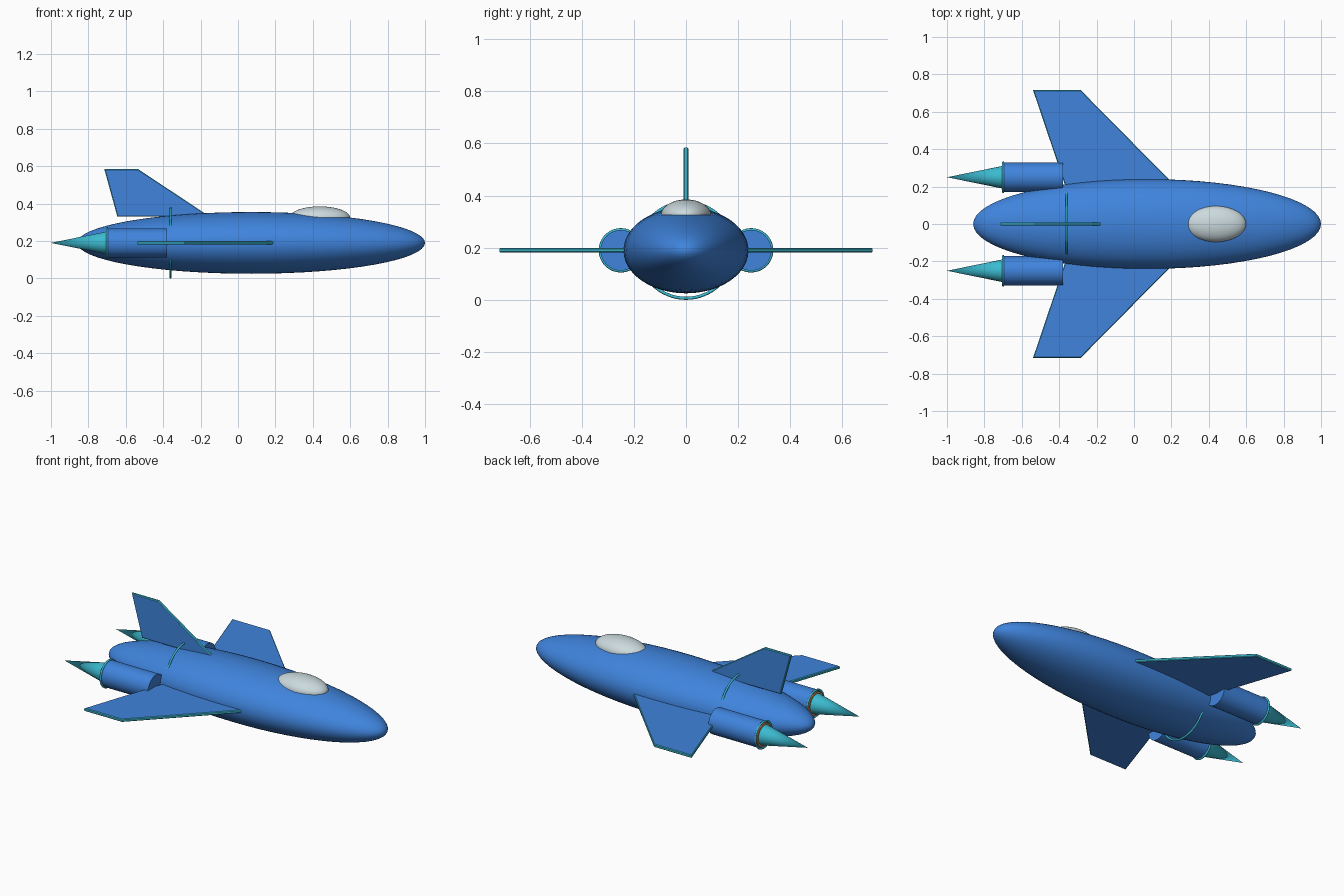
import bpy
import bmesh
import math
from mathutils import Matrix, Vector

cube = bpy.data.objects.get("Cube")
if cube:
    bpy.data.objects.remove(cube, do_unlink=True)

AXIS_Z = 0.19      # height of the centre line
SIDES = {"front": -1, "back": 1}


def material(name, rgb):
    mat = bpy.data.materials.new(name)
    mat.use_nodes = True
    mat.diffuse_color = (*rgb, 1)
    mat.node_tree.nodes["Principled BSDF"].inputs["Base Color"].default_value = (*rgb, 1)
    return mat


BLUE = material("hull blue", (0.05, 0.23, 0.72))
TEAL = material("trim teal", (0.045, 0.5, 0.64))
GLASS = material("canopy glass", (0.6, 0.7, 0.73))
ORANGE = material("nozzle orange", (0.85, 0.32, 0.12))


def finish(bm, name, mats, smooth=True):
    bmesh.ops.recalc_face_normals(bm, faces=bm.faces)
    mesh = bpy.data.meshes.new(name)
    bm.to_mesh(mesh)
    bm.free()
    for mat in mats:
        mesh.materials.append(mat)
    obj = bpy.data.objects.new(name, mesh)
    bpy.context.collection.objects.link(obj)
    if smooth:
        bpy.ops.object.select_all(action="DESELECT")
        obj.select_set(True)
        bpy.context.view_layer.objects.active = obj
        bpy.ops.object.shade_smooth_by_angle(angle=math.radians(35))
    return obj


def ellipsoid(name, mat, centre, radii, dome=False):
    """Ellipsoid with its poles along x, or its flat-bottomed upper half."""
    bm = bmesh.new()
    turn = Matrix() if dome else Matrix.Rotation(math.pi / 2, 4, "Y")
    bmesh.ops.create_uvsphere(bm, u_segments=48, v_segments=32, radius=1, matrix=turn)
    if dome:
        bmesh.ops.bisect_plane(bm, geom=bm.verts[:] + bm.edges[:] + bm.faces[:],
                               plane_co=(0, 0, 0), plane_no=(0, 0, 1), clear_inner=True)
        bmesh.ops.holes_fill(bm, edges=[e for e in bm.edges if e.is_boundary])
    bmesh.ops.scale(bm, vec=radii, verts=bm.verts)
    bmesh.ops.translate(bm, vec=centre, verts=bm.verts)
    return finish(bm, name, [mat])


def tube(name, mat, x_back, x_front, r_back, r_front, y):
    """Capped cylinder or cone along x."""
    bm = bmesh.new()
    place = Matrix.Translation(((x_back + x_front) / 2, y, AXIS_Z))
    bmesh.ops.create_cone(bm, cap_ends=True, segments=40, radius1=r_back, radius2=r_front,
                          depth=x_front - x_back,
                          matrix=place @ Matrix.Rotation(math.pi / 2, 4, "Y"))
    return finish(bm, name, [mat])


def ring(name, x, y, major, minor):
    """Trim ring around the x axis."""
    bpy.ops.mesh.primitive_torus_add(location=(x, y, AXIS_Z), rotation=(0, math.pi / 2, 0),
                                     major_radius=major, minor_radius=minor,
                                     major_segments=64, minor_segments=10)
    obj = bpy.context.object
    obj.name = name
    obj.data.materials.append(TEAL)
    bpy.ops.object.shade_smooth_by_angle(angle=math.radians(60))


def plate(name, outline, normal):
    """Flat panel with blue faces and a narrow teal chamfered rim."""
    thick = 0.018
    normal = Vector(normal)
    bm = bmesh.new()
    base = bm.faces.new([bm.verts.new(Vector(p) - normal * thick / 2) for p in outline])
    new = bmesh.ops.extrude_face_region(bm, geom=[base])["geom"]
    bmesh.ops.translate(bm, vec=normal * thick,
                        verts=[v for v in new if isinstance(v, bmesh.types.BMVert)])
    bmesh.ops.recalc_face_normals(bm, faces=bm.faces)
    rim = [e for e in bm.edges
           if abs((e.verts[0].co - e.verts[1].co).normalized().dot(normal)) < 0.5]
    bmesh.ops.bevel(bm, geom=rim, offset=0.004, segments=1, affect="EDGES")
    bm.normal_update()
    for face in bm.faces:
        face.material_index = 0 if abs(face.normal.dot(normal)) > 0.95 else 1
    return finish(bm, name, [BLUE, TEAL], smooth=False)


# Fuselage, canopy and the trim ring that breaks through the hull
ellipsoid("fuselage", BLUE, (0.07, 0, AXIS_Z), (0.93, 0.24, 0.165))
ellipsoid("canopy", GLASS, (0.437, 0, 0.325), (0.162, 0.096, 0.06), dome=True)
ring("fuselage_ring", -0.36, 0, 0.184, 0.006)

# Tail fin
fin = [(-0.645, 0.33), (-0.15, 0.33), (-0.535, 0.585), (-0.715, 0.585)]
plate("tail_fin", [(x, 0, z) for x, z in fin], (0, 1, 0))

# Wings and engines on both sides
wing = [(0.225, 0.2), (-0.285, 0.716), (-0.54, 0.716), (-0.366, 0.2)]
for label, side in SIDES.items():
    plate(f"{label}_wing", [(x, y * side, AXIS_Z) for x, y in wing], (0, 0, 1))
    y = 0.25 * side
    tube(f"{label}_engine", BLUE, -0.7, -0.38, 0.078, 0.078, y)
    ring(f"{label}_engine_ring", -0.7, y, 0.079, 0.006)
    tube(f"{label}_nozzle", ORANGE, -0.707, -0.69, 0.07, 0.07, y)
    tube(f"{label}_exhaust_cone", TEAL, -1.0, -0.705, 0.0, 0.06, y)
